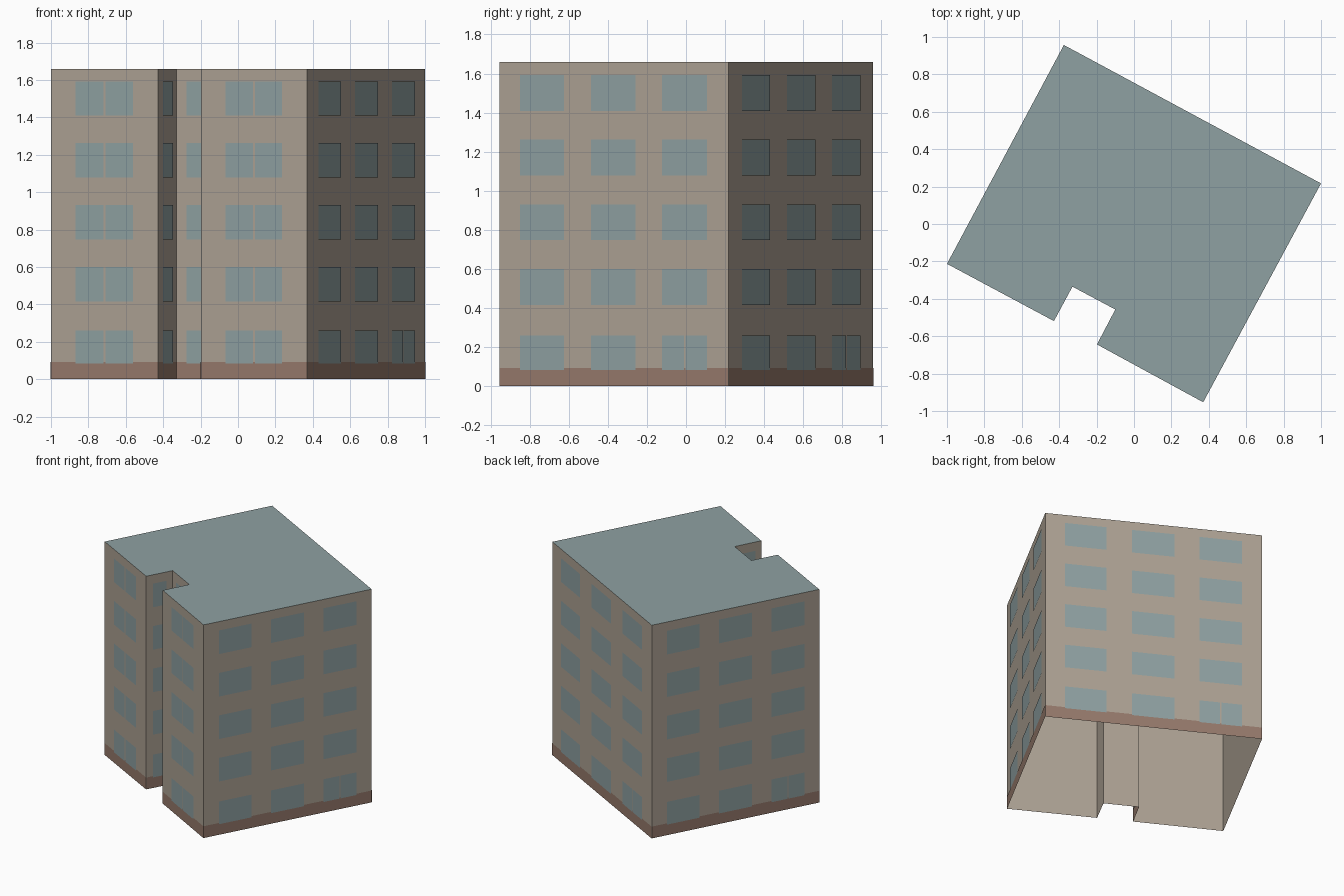
import bpy
from mathutils import Vector

cube = bpy.data.objects.get("Cube")
if cube:
    bpy.data.objects.remove(cube, do_unlink=True)


def material(name, rgb):
    """Flat material from an sRGB colour in 0-255."""
    linear = [((c / 255 + 0.055) / 1.055) ** 2.4 for c in rgb] + [1]
    mat = bpy.data.materials.new(name)
    mat.use_nodes = True
    mat.diffuse_color = linear
    bsdf = next(n for n in mat.node_tree.nodes if n.type == "BSDF_PRINCIPLED")
    bsdf.inputs["Base Color"].default_value = linear
    bsdf.inputs["Roughness"].default_value = 0.9
    return mat


WALL = material("tan_plaster", (173, 162, 148))
PLINTH = material("brown_plinth", (150, 122, 108))
GLASS = material("blue_grey_glass", (143, 161, 162))
ROOF = material("grey_green_roof", (143, 161, 162))


def build(name, faces, mat):
    """One object from a list of separate polygons."""
    verts, polys = [], []
    for face in faces:
        polys.append(range(len(verts), len(verts) + len(face)))
        verts.extend(face)
    mesh = bpy.data.meshes.new(name)
    mesh.from_pydata(verts, [], [list(p) for p in polys])
    mesh.materials.append(mat)
    obj = bpy.data.objects.new(name, mesh)
    bpy.context.collection.objects.link(obj)
    return obj


def panel(a, b, t0, t1, z0, z1, lift=0.0):
    """Upright rectangle on the wall a-b, lifted slightly off its face."""
    along = b - a
    out = Vector((along.y, -along.x, 0)).normalized() * lift
    p, q = a + along * t0 + out, a + along * t1 + out
    up = Vector((0, 0, 1))
    return [p + up * z0, q + up * z0, q + up * z1, p + up * z1]


# Footprint, counter-clockwise, with the entrance recess in the front
HEIGHT = 1.66
outline = [(-1, -0.213), (-0.428, -0.519), (-0.329, -0.335), (-0.1, -0.457),
           (-0.198, -0.644), (0.37, -0.953), (1, 0.217), (-0.375, 0.957)]
corners = [Vector((x, y, 0)) for x, y in outline]
walls = list(zip(corners, corners[1:] + corners[:1]))

# Shell, open underneath
build("outer_walls", [panel(a, b, 0, 1, 0, HEIGHT) for a, b in walls], WALL)
build("flat_roof", [[c + Vector((0, 0, HEIGHT)) for c in corners]], ROOF)
build("plinth_band", [panel(a, b, 0, 1, 0, 0.092, 0.002) for a, b in walls], PLINTH)

# Windows: five storeys, three columns on long walls, one on short walls
LONG = [(0.09, 0.283), (0.4, 0.596), (0.712, 0.909)]
PAIR = [(0.233, 0.494), (0.512, 0.768)]
SINGLE = [(0.24, 0.765)]
floors = [(0.083, 0.26)] + [(0.416 + 0.331 * i, 0.6 + 0.331 * i) for i in range(4)]

windows = []
for index, (a, b) in enumerate(walls):
    long_wall = (b - a).length > 1
    front_wall = index in (0, 4)
    for storey, (z0, z1) in enumerate(floors):
        columns = LONG if long_wall else PAIR if front_wall else SINGLE
        if long_wall and storey == 0:
            # The last ground-floor window is split in two
            start, end = LONG[-1]
            middle = (start + end) / 2
            columns = LONG[:-1] + [(start, middle - 0.003), (middle + 0.003, end)]
        windows += [panel(a, b, t0, t1, z0, z1, 0.004) for t0, t1 in columns]
build("windows", windows, GLASS)
